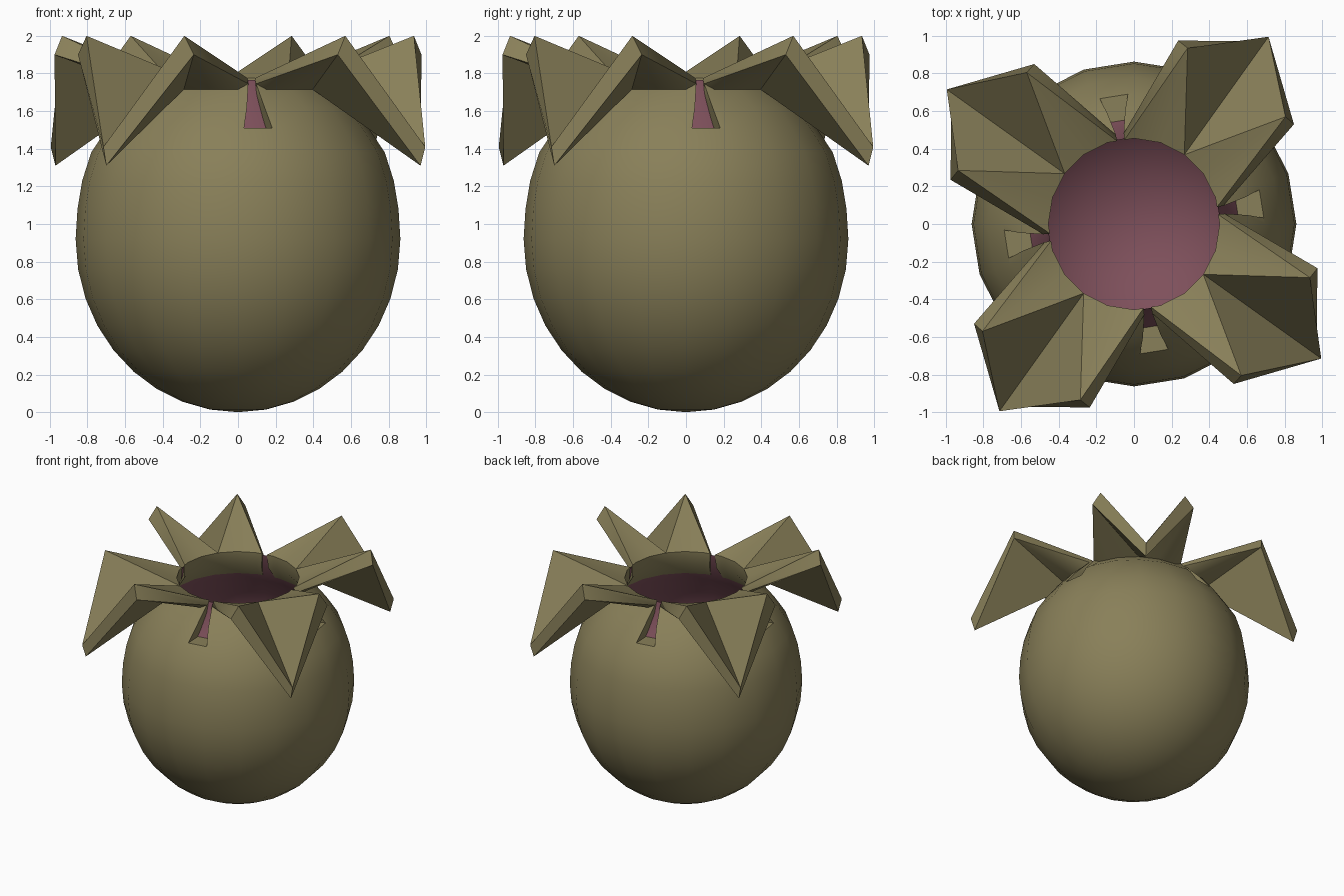
import bpy, bmesh
from math import sin, cos, pi, radians
from mathutils import Vector, Matrix

if "Cube" in bpy.data.objects:
    bpy.data.objects.remove(bpy.data.objects["Cube"])

SEG = 20


def material(name, rgb):
    m = bpy.data.materials.new(name)
    m.diffuse_color = (*rgb, 1)
    m.use_nodes = True
    m.node_tree.nodes["Principled BSDF"].inputs["Base Color"].default_value = m.diffuse_color
    return m


def finish(bm, name, mat):
    bmesh.ops.remove_doubles(bm, verts=bm.verts, dist=0.0008)
    me = bpy.data.meshes.new(name)
    bm.to_mesh(me)
    bm.free()
    ob = bpy.data.objects.new(name, me)
    bpy.context.collection.objects.link(ob)
    me.materials.append(mat)
    bpy.ops.object.select_all(action='DESELECT')
    ob.select_set(True)
    bpy.context.view_layer.objects.active = ob
    bpy.ops.object.shade_smooth_by_angle(angle=radians(48))
    return ob


def ring_point(r, z, deg):
    # point on the chord of the 20-sided ring
    off = (deg % 18) - 9
    k = cos(radians(9)) / cos(radians(off))
    a = radians(deg)
    return Vector((r * k * cos(a), r * k * sin(a), z))


def add_face(bm, *pts):
    return bm.faces.new([bm.verts.new(p) for p in pts])


def lathe(bm, profile):
    for (r0, z0), (r1, z1) in zip(profile, profile[1:]):
        for i in range(SEG):
            a, b = 18 * i, 18 * (i + 1)
            pts = [ring_point(r0, z0, a), ring_point(r0, z0, b),
                   ring_point(r1, z1, b), ring_point(r1, z1, a)]
            if r0 == 0:
                pts.pop(0)
            add_face(bm, *pts)


green = material("husk_green", (0.25, 0.215, 0.1))
pink = material("flesh_pink", (0.21, 0.08, 0.105))

# Egg body up to the base of the slots
bm = bmesh.new()
profile = [(0.863 * sin(pi / 2 * i / 9), 0.92 - 0.92 * cos(pi / 2 * i / 9)) for i in range(10)]
profile[0] = (0, 0.0)
profile += [(0.853, 1.08), (0.828, 1.23), (0.78, 1.38), (0.695, 1.51)]
lathe(bm, profile)

# Slot floors, one per quarter
for q in range(4):
    a, b = -90 + 90 * q, -72 + 90 * q
    add_face(bm, ring_point(0.695, 1.51, a), ring_point(0.695, 1.51, b),
             ring_point(0.56, 1.51, b), ring_point(0.56, 1.51, a))

# Petal flap outer edge: corner, tip, corner (underside and top)
LOW = [Vector((0.53, -0.85, 1.90)), Vector((0.97, -0.70, 1.31)), Vector((0.975, -0.235, 1.90))]
TOP = [Vector((0.57, -0.805, 2.0)), Vector((0.995, -0.715, 1.41)), Vector((0.935, -0.285, 2.0))]


def wall_section(i):
    def ang(gap):
        return [-81 + gap, -72, -54, -36, -18, 0, 9 - gap][i]
    return [ring_point(0.695, 1.51, ang(6.3)),
            ring_point(0.61, 1.62, ang(4.5)),
            ring_point(0.49, 1.745 if i in (0, 6) else 1.715, ang(2.5)),
            ring_point(0.455, 1.775, ang(2.5)),
            ring_point(0.46, 1.67, ang(3.5)),
            ring_point(0.565, 1.51, ang(6.3))]


for q in range(4):
    rot = Matrix.Rotation(q * pi / 2, 3, 'Z')
    secs = [[rot @ p for p in wall_section(i)] for i in range(7)]
    low, top = [rot @ p for p in LOW], [rot @ p for p in TOP]
    # wall below the flap, outside and inside
    for s, t in zip(secs, secs[1:]):
        for j in (0, 1, 3, 4):
            add_face(bm, s[j], t[j], t[j + 1], s[j + 1])
    # flap: each corner fans to its half of the rim, then out to the tip
    for i in range(6):
        c = 0 if i < 3 else 2
        add_face(bm, secs[i][2], secs[i + 1][2], low[c])
        add_face(bm, secs[i + 1][3], secs[i][3], top[c])
    mid = secs[3]
    add_face(bm, low[0], mid[2], low[1])
    add_face(bm, low[1], mid[2], low[2])
    add_face(bm, top[0], top[1], mid[3])
    add_face(bm, top[1], top[2], mid[3])
    # end faces of the flap
    for k in (0, 1):
        add_face(bm, low[k], low[k + 1], top[k + 1], top[k])
    # side walls of slot and flap
    for s, c, flip in ((secs[0], 0, True), (secs[6], 2, False)):
        for f in ([s[0], s[1], s[4], s[5]], [s[1], s[2], s[3], s[4]],
                  [s[2], low[c], top[c], s[3]]):
            add_face(bm, *(f[::-1] if flip else f))
finish(bm, "egg_husk_with_petals", green)

# Inner lining, open at the mouth
bm = bmesh.new()
inner = [(0.763 * sin(pi / 2 * i / 8), 0.92 - 0.82 * cos(pi / 2 * i / 8)) for i in range(9)]
inner[0] = (0, 0.1)
inner += [(0.755, 1.06), (0.73, 1.2), (0.67, 1.35), (0.555, 1.51), (0.475, 1.68), (0.46, 1.765)]
lathe(bm, inner)
bmesh.ops.reverse_faces(bm, faces=bm.faces)
finish(bm, "inner_lining", pink)
